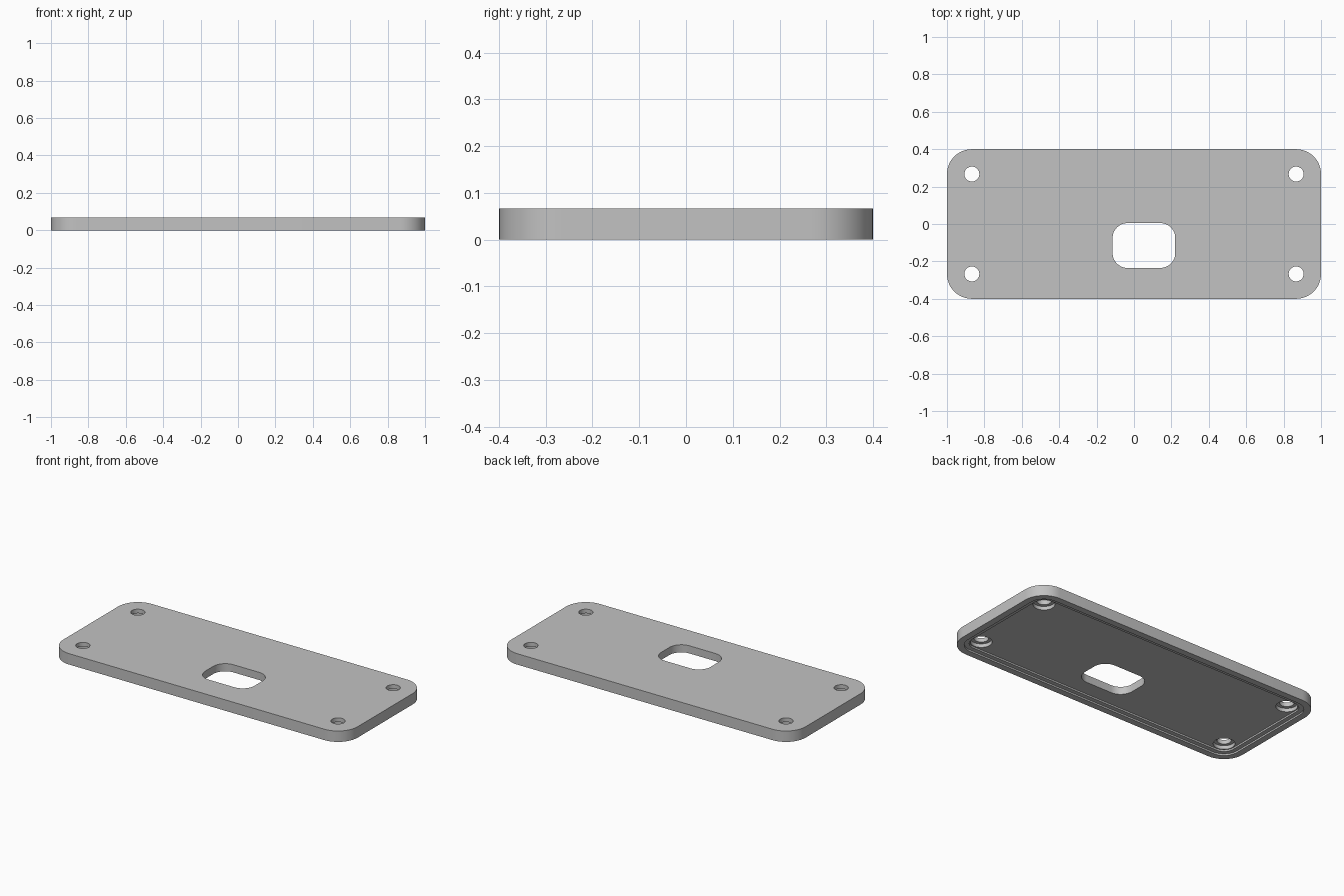
import bpy, bmesh, math

cube = bpy.data.objects.get("Cube")
if cube:
    bpy.data.objects.remove(cube, do_unlink=True)

LENGTH, WIDTH, THICK, CORNER = 2.0, 0.8, 0.067, 0.133

grey = bpy.data.materials.new("plain grey")
grey.use_nodes = True
colour = (0.54, 0.54, 0.54, 1)
grey.diffuse_color = colour
grey.node_tree.nodes["Principled BSDF"].inputs["Base Color"].default_value = colour


def rounded_block(name, length, width, radius, bottom, top, centre=(0, 0), steps=12):
    """Extrude a rounded rectangle; a circle when radius is half of both sides."""
    bm = bmesh.new()
    verts = []
    corners = ((1, 1), (-1, 1), (-1, -1), (1, -1))
    round_hole = length == 2 * radius
    for quarter, (sx, sy) in enumerate(corners):
        cx = centre[0] + sx * (length / 2 - radius)
        cy = centre[1] + sy * (width / 2 - radius)
        for i in range(steps if round_hole else steps + 1):
            a = (quarter + i / steps) * math.pi / 2
            verts.append(bm.verts.new((cx + radius * math.cos(a),
                                       cy + radius * math.sin(a), bottom)))
    face = bm.faces.new(verts)
    result = bmesh.ops.extrude_face_region(bm, geom=[face])
    lifted = [g for g in result["geom"] if isinstance(g, bmesh.types.BMVert)]
    bmesh.ops.translate(bm, verts=lifted, vec=(0, 0, top - bottom))
    bmesh.ops.recalc_face_normals(bm, faces=bm.faces)
    mesh = bpy.data.meshes.new(name)
    bm.to_mesh(mesh)
    bm.free()
    mesh.materials.append(grey)
    obj = bpy.data.objects.new(name, mesh)
    bpy.context.collection.objects.link(obj)
    return obj


def inset_cutter(name, offset, depth):
    """Cutter that follows the plate outline, set in from its edge."""
    return rounded_block(name, LENGTH - 2 * offset, WIDTH - 2 * offset,
                         CORNER - offset, -0.1, depth)


# Cover plate
plate = rounded_block("cover_plate", LENGTH, WIDTH, CORNER, 0, THICK)

# Stepped recess in the underside
cutters = [inset_cutter("outer_step_cutter", 0.04, 0.01),
           inset_cutter("inner_recess_cutter", 0.067, 0.02)]

# Off-centre window
cutters.append(rounded_block("window_cutter", 0.335, 0.24, 0.08, -0.1, 0.2,
                             (0.053, -0.115)))

# Corner screw holes, widened from below
for sx in (-1, 1):
    for sy in (-1, 1):
        spot = (sx * 0.867, sy * 0.267)
        for label, radius, top in (("screw_hole", 0.04, 0.2),
                                   ("counterbore", 0.06, 0.042)):
            cutters.append(rounded_block(label + "_cutter", 2 * radius, 2 * radius,
                                         radius, -0.1, top, spot, 8))

# Cut everything, then discard the cutters
bpy.ops.object.select_all(action="DESELECT")
bpy.context.view_layer.objects.active = plate
plate.select_set(True)
for cutter in cutters:
    cutter.hide_render = True
    cut = plate.modifiers.new(cutter.name, "BOOLEAN")
    cut.operation = "DIFFERENCE"
    cut.solver = "EXACT"
    cut.object = cutter
    bpy.ops.object.modifier_apply(modifier=cut.name)
for cutter in cutters:
    bpy.data.objects.remove(cutter, do_unlink=True)

bpy.ops.object.shade_smooth_by_angle(angle=math.radians(30))
